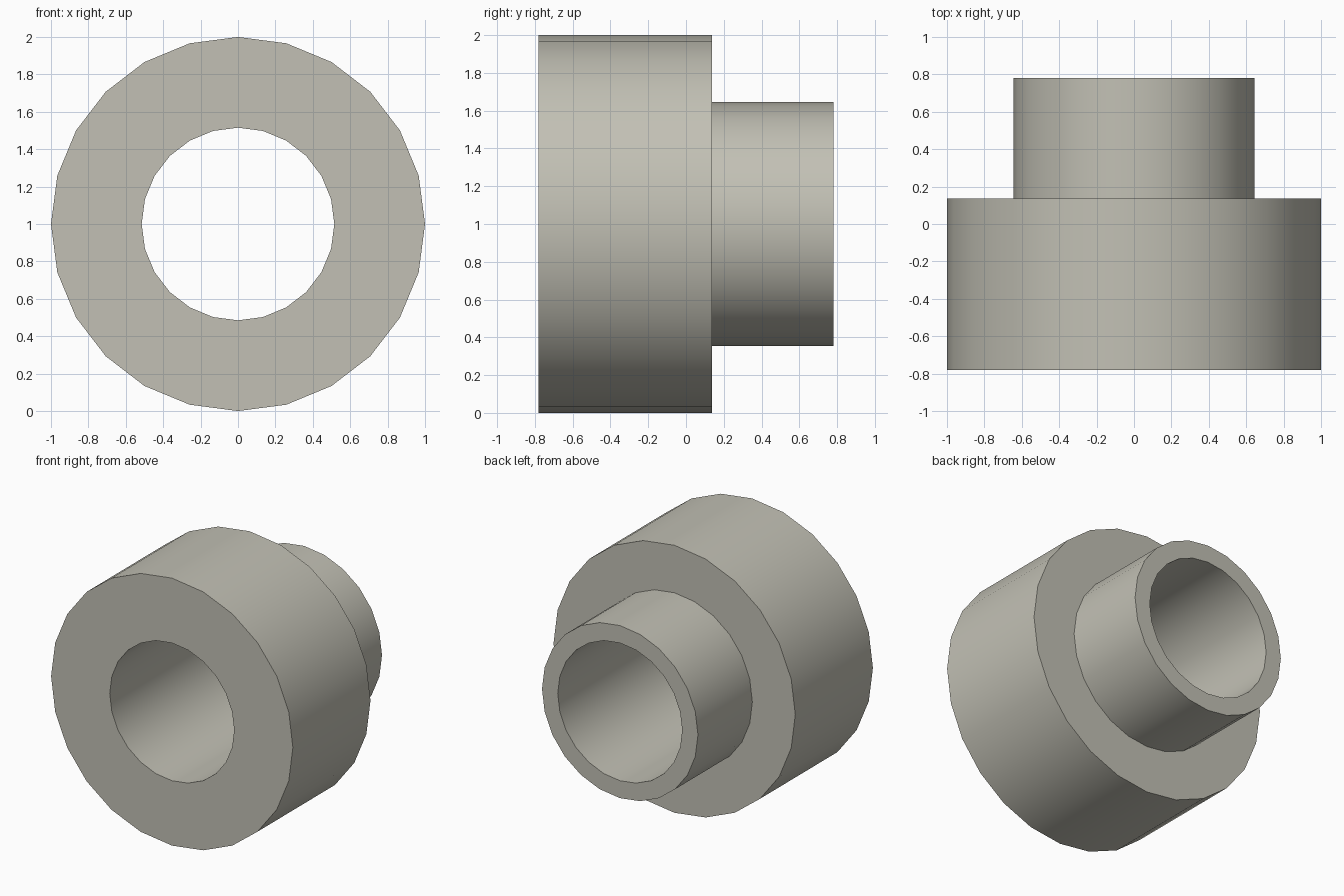
import bpy, bmesh, math
from mathutils import Matrix, Vector

cube = bpy.data.objects.get("Cube")
if cube:
    bpy.data.objects.remove(cube, do_unlink=True)

SEGMENTS = 24
BORE, NECK, COLLAR = 0.515, 0.645, 1.0
FRONT, STEP, BACK = -0.78, 0.137, 0.78

# Warm grey material
grey = bpy.data.materials.new("warm grey")
grey.use_nodes = True
colour = (0.54, 0.53, 0.46, 1.0)
grey.diffuse_color = colour
grey.node_tree.nodes["Principled BSDF"].inputs["Base Color"].default_value = colour

# Closed half section of the bushing as (radius, y), starting at the front of the bore
section = [(BORE, FRONT), (COLLAR, FRONT), (COLLAR, STEP),
           (NECK, STEP), (NECK, BACK), (BORE, BACK)]

# Revolve the section around the y axis
bm = bmesh.new()
verts = [bm.verts.new((0, y, r)) for r, y in section]
edges = [bm.edges.new((verts[i], verts[(i + 1) % len(verts)])) for i in range(len(verts))]
bmesh.ops.spin(bm, geom=verts + edges, cent=(0, 0, 0), axis=(0, 1, 0),
               angle=math.tau, steps=SEGMENTS, use_merge=True)
bmesh.ops.remove_doubles(bm, verts=bm.verts, dist=1e-4)
bmesh.ops.recalc_face_normals(bm, faces=bm.faces)
bmesh.ops.translate(bm, verts=bm.verts, vec=(0, 0, COLLAR))

mesh = bpy.data.meshes.new("stepped_bushing")
bm.to_mesh(mesh)
bm.free()
mesh.materials.append(grey)
bushing = bpy.data.objects.new("stepped_bushing", mesh)
bpy.context.collection.objects.link(bushing)

# Smooth round walls, sharp rims
bpy.context.view_layer.objects.active = bushing
bushing.select_set(True)
bpy.ops.object.shade_smooth_by_angle(angle=math.radians(30))
